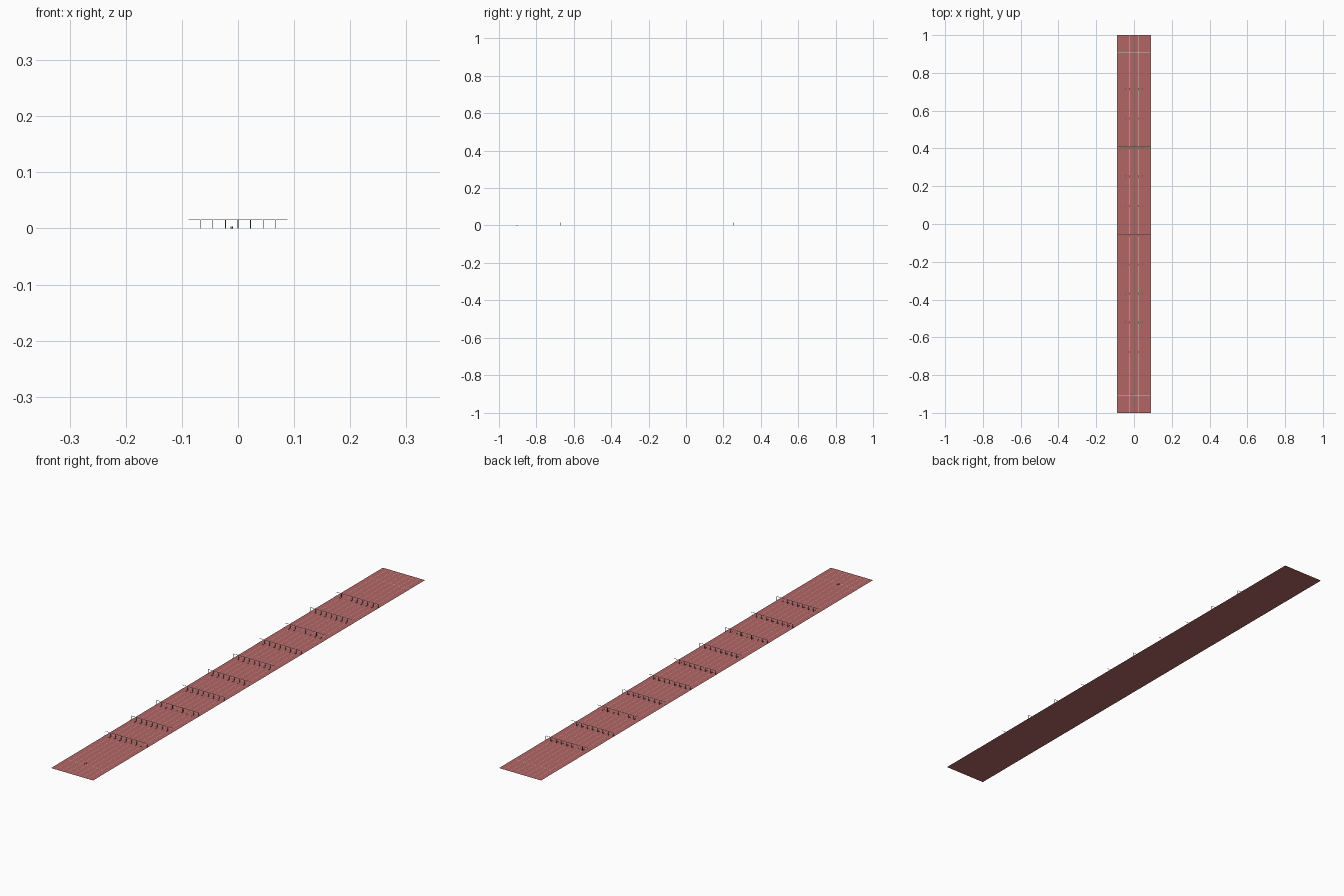
import bpy, bmesh
from mathutils import Matrix, Vector

if "Cube" in bpy.data.objects:
    bpy.data.objects.remove(bpy.data.objects["Cube"])

S = 2 / 110            # one metre in model units
LANE = 1.22 * S
LANES = 8
W = LANE * LANES


def material(name, col):
    m = bpy.data.materials.new(name)
    m.diffuse_color = (*col, 1)
    m.use_nodes = True
    m.node_tree.nodes["Principled BSDF"].inputs["Base Color"].default_value = m.diffuse_color
    return m


def make(name, bm, mat=None):
    me = bpy.data.meshes.new(name)
    bm.to_mesh(me)
    bm.free()
    ob = bpy.data.objects.new(name, me)
    bpy.context.collection.objects.link(ob)
    if mat:
        me.materials.append(mat)
    return ob


def box(bm, lo, hi):
    lo, hi = Vector(lo), Vector(hi)
    m = Matrix.Translation((lo + hi) / 2) @ Matrix.Diagonal((*(hi - lo), 1))
    bmesh.ops.create_cube(bm, size=1, matrix=m)


def sheet(bm, x0, x1, y0, y1, z):
    bm.faces.new([bm.verts.new(p) for p in
                  ((x0, y0, z), (x1, y0, z), (x1, y1, z), (x0, y1, z))])


red = material("track_red", (0.45, 0.13, 0.13))
white = material("line_white", (0.9, 0.9, 0.9))
dark = material("frame_dark", (0.12, 0.12, 0.13))

# Flat running surface
bm = bmesh.new()
sheet(bm, -W / 2, W / 2, -1, 1, 0)
make("track_surface", bm, red)

# Lane lines, start line and finish line
bm = bmesh.new()
t = 0.05 * S
for i in range(LANES + 1):
    x = -W / 2 + i * LANE
    sheet(bm, max(x - t / 2, -W / 2), min(x + t / 2, W / 2), -1, 1, 0.0001)
for y in (-50 * S, 50 * S):
    sheet(bm, -W / 2, W / 2, y - t / 2, y + t / 2, 0.00015)
make("track_lines", bm, white)

# Ten rows of hurdles: top boards, then posts with feet
half = LANE / 2 - 0.0003
top = 0.016
p = 0.0003
for row in range(10):
    y = (-37 + 8.5 * row) * S
    boards, frames = bmesh.new(), bmesh.new()
    for lane in range(LANES):
        x = -W / 2 + (lane + 0.5) * LANE
        box(boards, (x - half, y - p, top - 0.0013), (x + half, y + p, top))
        for s in (-1, 1):
            px = x + s * (half - p)
            box(frames, (px - p, y + p, 0.0002), (px + p, y + 3 * p, top - 0.0003))
            box(frames, (px - p, y - 0.011, 0.0002), (px + p, y + 3 * p, 0.0009))
    make(f"hurdle_boards_{row + 1}", boards, white)
    make(f"hurdle_frames_{row + 1}", frames, dark)

# Small starting block in the fourth lane
bm = bmesh.new()
bx, by = -LANE / 2, -0.902
box(bm, (bx - 0.0006, by - 0.007, 0.0002), (bx + 0.0006, by + 0.007, 0.001))
for s, dy in ((-1, -0.003), (1, 0.002)):
    m = (Matrix.Translation((bx + s * 0.0016, by + dy, 0.002))
         @ Matrix.Rotation(0.6, 4, 'X') @ Matrix.Diagonal((0.002, 0.0008, 0.0035, 1)))
    bmesh.ops.create_cube(bm, size=1, matrix=m)
make("starting_block", bm, dark)
